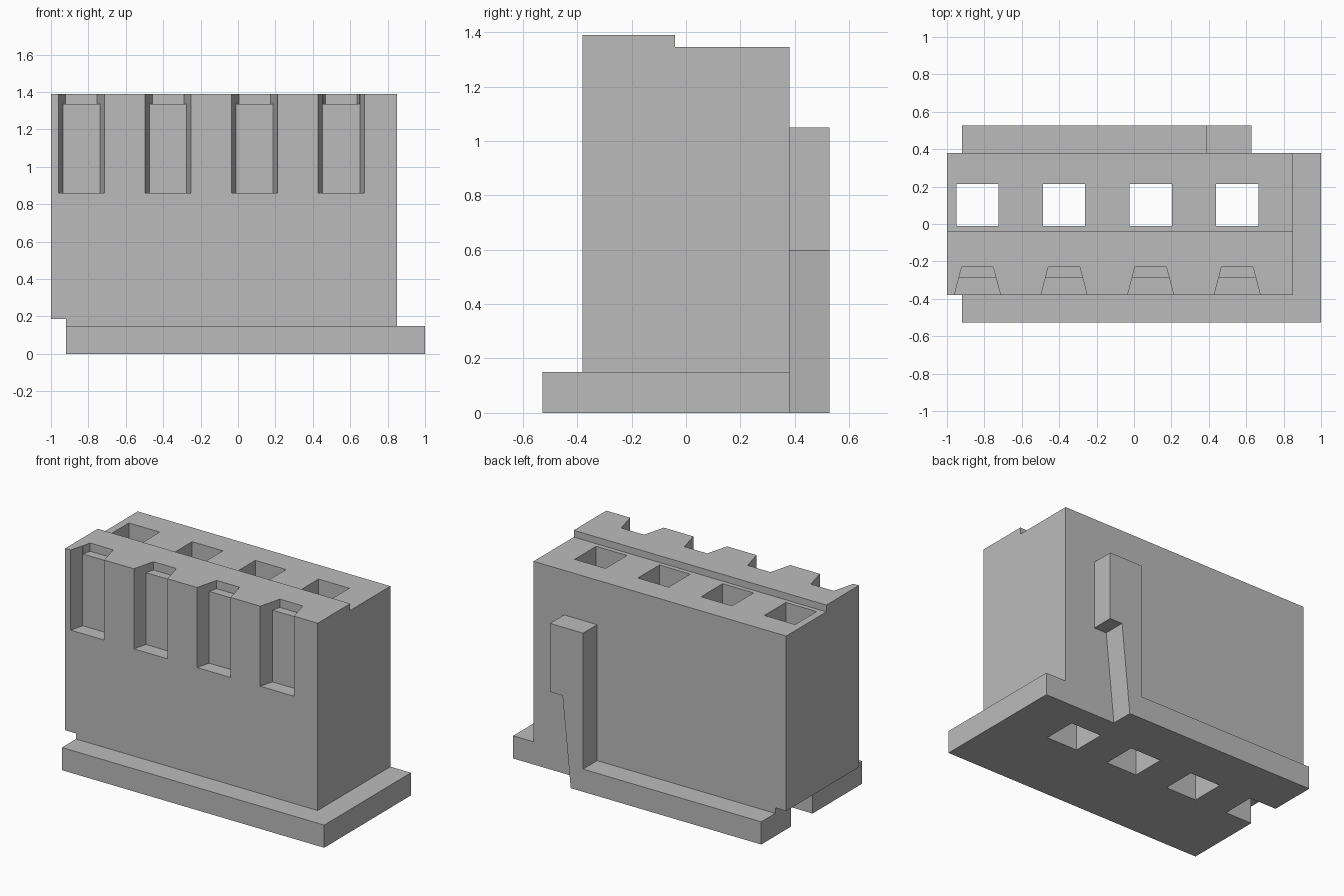
import bpy
import bmesh
from mathutils import Vector

default = bpy.data.objects.get("Cube")
if default:
    bpy.data.objects.remove(default, do_unlink=True)

grey = bpy.data.materials.new("plastic grey")
grey.use_nodes = True
colour = (0.5, 0.5, 0.5, 1)
grey.diffuse_color = colour
grey.node_tree.nodes["Principled BSDF"].inputs["Base Color"].default_value = colour


def prism(name, outline, low, high, axis="Z"):
    """Extrude a closed outline from low to high: XY along Z, or XZ along Y."""
    bm = bmesh.new()
    place = (lambda a, b: (a, b, low)) if axis == "Z" else (lambda a, b: (a, low, b))
    face = bm.faces.new([bm.verts.new(place(a, b)) for a, b in outline])
    shift = Vector((0, 0, high - low)) if axis == "Z" else Vector((0, high - low, 0))
    extruded = bmesh.ops.extrude_face_region(bm, geom=[face])["geom"]
    verts = [v for v in extruded if isinstance(v, bmesh.types.BMVert)]
    bmesh.ops.translate(bm, verts=verts, vec=shift)
    bmesh.ops.recalc_face_normals(bm, faces=bm.faces)
    mesh = bpy.data.meshes.new(name)
    bm.to_mesh(mesh)
    bm.free()
    mesh.materials.append(grey)
    obj = bpy.data.objects.new(name, mesh)
    bpy.context.collection.objects.link(obj)
    return obj


def cut(target, cutter):
    """Subtract the cutter for good and remove it."""
    mod = target.modifiers.new("cut", "BOOLEAN")
    mod.operation = "DIFFERENCE"
    mod.solver = "EXACT"
    mod.object = cutter
    bpy.context.view_layer.objects.active = target
    bpy.ops.object.modifier_apply(modifier=mod.name)
    bpy.data.objects.remove(cutter, do_unlink=True)


def rect(x0, x1, y0, y1):
    return [(x0, y0), (x1, y0), (x1, y1), (x0, y1)]


LEFT, RIGHT, BASE_END = -1.0, 0.85, -0.92
DEPTH, RIM, TOP, RIM_TOP = 0.38, 0.527, 1.39, 0.15
PITCH, FIRST = 0.463, -0.837

# Housing with an undercut at one lower end
housing = prism("housing", [(LEFT, 0.187), (BASE_END, 0.187), (BASE_END, 0), (RIGHT, 0),
                            (RIGHT, TOP), (LEFT, TOP)], -DEPTH, DEPTH, "Y")

# Lower rear half of the top
cut(housing, prism("top_step", rect(-1.1, 1, -0.04, 0.5), 1.345, 1.5))

for i in range(4):
    x = FIRST + i * PITCH
    # Square contact hole right through
    cut(housing, prism("contact_hole", rect(x - 0.113, x + 0.113, -0.01, 0.215), -0.1, 1.5))
    # Tapered front slot, deeper at its mouth; sides overshoot the front face
    for name, back, half, low in (("front_slot", -0.287, 0.099, 0.86),
                                  ("slot_mouth", -0.23, 0.084, 1.335)):
        front = -0.44
        wide = half + (back - front) * 0.26
        cut(housing, prism(name, [(x - wide, front), (x + wide, front),
                                  (x + half, back), (x - half, back)], low, 1.5))

# Base rim along the front and one end
prism("base_rim", [(BASE_END, -RIM), (1, -RIM), (1, DEPTH), (RIGHT, DEPTH),
                   (RIGHT, -DEPTH), (BASE_END, -DEPTH)], 0, RIM_TOP)

# Rear rim rising into the hooked polarising key
prism("rear_rim_and_key", [(BASE_END, 0), (0.475, 0), (0.535, 0.597), (0.627, 0.597),
                           (0.627, 1.05), (0.385, 1.05), (0.385, RIM_TOP),
                           (BASE_END, RIM_TOP)], DEPTH, RIM, "Y")
